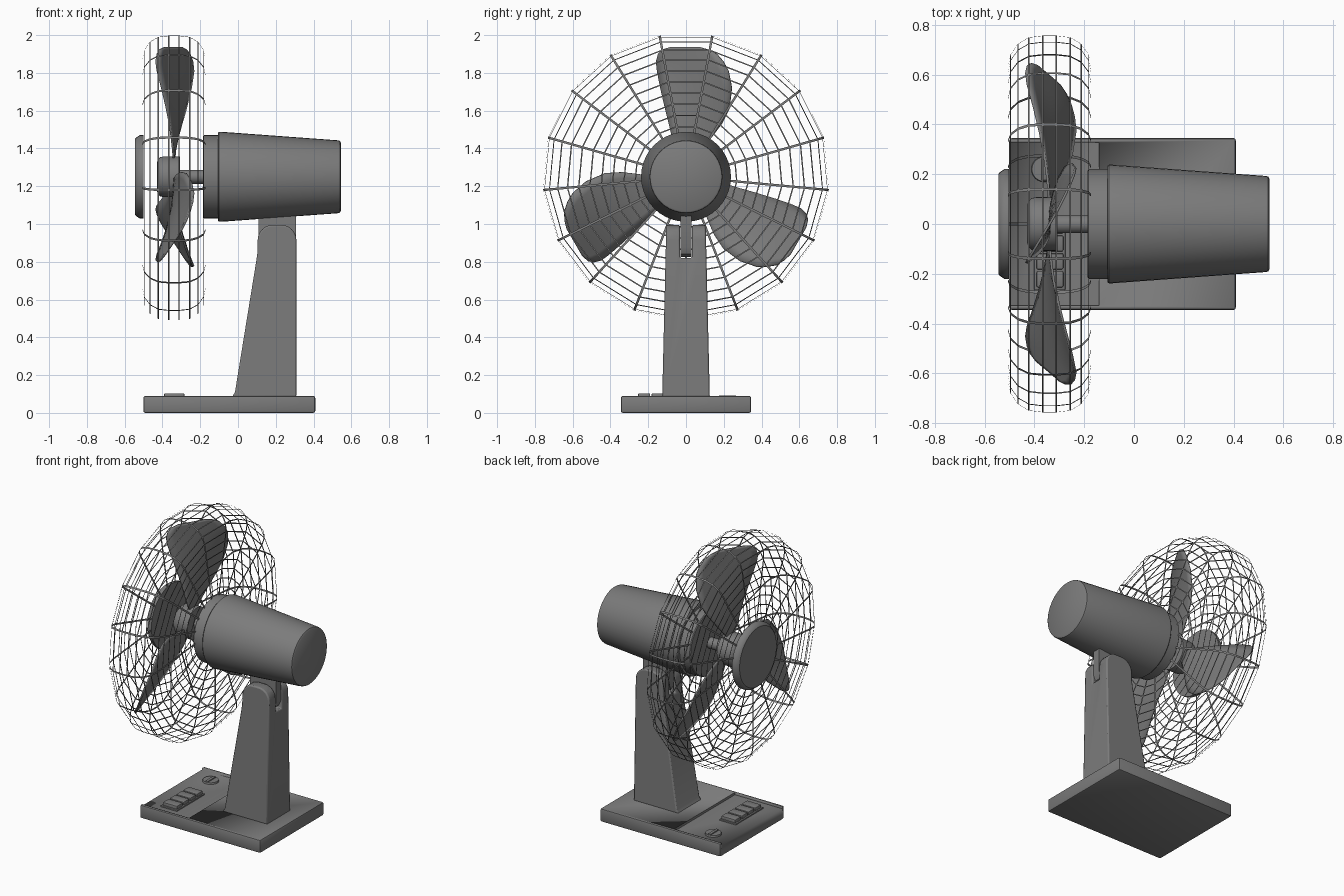
import bpy, bmesh
from math import sin, cos, pi, hypot
from mathutils import Vector

if "Cube" in bpy.data.objects:
    bpy.data.objects.remove(bpy.data.objects["Cube"])

AXIS_Z = 1.25   # height of the rotor axis, which runs along x
SHIFT_X = 0.004  # centres the whole model on x = 0

dark = bpy.data.materials.new("dark_grey")
dark.diffuse_color = (0.2, 0.2, 0.2, 1)
dark.use_nodes = True
dark.node_tree.nodes["Principled BSDF"].inputs["Base Color"].default_value = dark.diffuse_color


def make(name, bm, smooth=True):
    bmesh.ops.recalc_face_normals(bm, faces=bm.faces)
    bmesh.ops.translate(bm, verts=bm.verts, vec=(SHIFT_X, 0, 0))
    me = bpy.data.meshes.new(name)
    bm.to_mesh(me)
    bm.free()
    me.materials.append(dark)
    ob = bpy.data.objects.new(name, me)
    bpy.context.collection.objects.link(ob)
    if smooth:
        bpy.ops.object.select_all(action='DESELECT')
        ob.select_set(True)
        bpy.context.view_layer.objects.active = ob
        bpy.ops.object.shade_smooth_by_angle(angle=0.6)
    return ob


def polar(x, r, a, t=0.0):
    """Point at radius r and angle a (from up, towards +y), shifted t sideways."""
    return Vector((x, r * sin(a) + t * cos(a), AXIS_Z + r * cos(a) - t * sin(a)))


def lathe(name, profile, seg=40):
    bm = bmesh.new()
    rings = [[bm.verts.new(polar(x, r, 2 * pi * k / seg)) for k in range(seg)] for x, r in profile]
    for p, q in zip(rings, rings[1:]):
        for k in range(seg):
            n = (k + 1) % seg
            bm.faces.new((p[k], p[n], q[n], q[k]))
    bm.faces.new(rings[0])
    bm.faces.new(rings[-1])
    return make(name, bm)


def box(name, x, y, z, bevel=0.0):
    bm = bmesh.new()
    bmesh.ops.create_cube(bm, size=1)
    for v in bm.verts:
        v.co = [lo + (c + 0.5) * (hi - lo) for c, (lo, hi) in zip(v.co, (x, y, z))]
    if bevel:
        bmesh.ops.bevel(bm, geom=bm.edges[:], offset=bevel, segments=2, profile=0.5, affect='EDGES')
    return make(name, bm)


def slab(name, outline, half):
    """Extrude an xz outline across y; half(z) gives the half width."""
    bm = bmesh.new()
    sides = [[bm.verts.new((x, s * half(z), z)) for x, z in outline] for s in (-1, 1)]
    n = len(outline)
    for k in range(n):
        m = (k + 1) % n
        bm.faces.new((sides[0][k], sides[0][m], sides[1][m], sides[1][k]))
    bm.faces.new(sides[0])
    bm.faces.new(sides[1])
    return make(name, bm)


def cut(ob, cutter):
    mod = ob.modifiers.new("cut", 'BOOLEAN')
    mod.operation, mod.solver, mod.object = 'DIFFERENCE', 'EXACT', cutter
    bpy.ops.object.select_all(action='DESELECT')
    bpy.context.view_layer.objects.active = ob
    ob.select_set(True)
    bpy.ops.object.modifier_apply(modifier=mod.name)
    bpy.data.objects.remove(cutter)


# Base with a recessed control panel at the front
base = box("base", (-0.505, 0.405), (-0.345, 0.345), (0, 0.09), 0.01)
cut(base, box("recess_cutter", (-0.6, -0.145), (-0.327, 0.327), (0.074, 0.2)))

# Push buttons in a tray, and a flat knob with a grip bar
box("button_tray", (-0.405, -0.28), (-0.265, 0.035), (0.07, 0.082), 0.003)
for i in range(4):
    y = -0.222 + i * 0.072
    box(f"button_{i + 1}", (-0.395, -0.288), (y - 0.032, y + 0.032), (0.075, 0.103), 0.005)
bm = bmesh.new()
bmesh.ops.create_cone(bm, cap_ends=True, segments=24, radius1=0.052, radius2=0.049, depth=0.014)
bmesh.ops.translate(bm, verts=bm.verts, vec=(-0.365, 0.22, 0.078))
make("knob", bm)
box("knob_grip", (-0.375, -0.355), (0.175, 0.265), (0.08, 0.092), 0.003)

# Tapered column with a forked, rounded top
R = 0.08
arc = [k * pi / 12 for k in range(7)]
top = [(0.1 + R - R * cos(a), 0.995 - R + R * sin(a)) for a in arc]
top += [(0.305 - R + R * sin(a), 0.995 - R + R * cos(a)) for a in arc]
column = slab("column", [(0.305, 0.085), (-0.035, 0.085), (-0.02, 0.11), (0.092, 0.8), (0.099, 0.85)] + top,
              lambda z: 0.128 - 0.024 * z)
cut(column, box("slot_cutter", (-0.2, 0.5), (-0.032, 0.032), (0.82, 1.2)))
soft = column.modifiers.new("soft_edges", 'BEVEL')
soft.width, soft.segments, soft.limit_method, soft.angle_limit = 0.008, 2, 'ANGLE', 0.7

# Tongue hanging from the motor into the fork
slab("tilt_tongue", [(0.105, 1.1), (0.105, 0.88), (0.125, 0.84), (0.16, 0.825), (0.25, 0.825),
                     (0.285, 0.84), (0.302, 0.88), (0.302, 1.1)], lambda z: 0.028)

# Motor housing, collar, shaft, hub and guard centre cap
lathe("motor_housing", [(-0.11, 0.215), (-0.11, 0.234), (-0.105, 0.238), (-0.09, 0.238),
                        (0.525, 0.193), (0.535, 0.19), (0.541, 0.18)])
lathe("motor_collar", [(-0.19, 0.215), (-0.185, 0.22), (-0.1, 0.22)])
lathe("shaft", [(-0.33, 0.037), (-0.18, 0.037)], 20)
lathe("hub", [(-0.433, 0.075), (-0.428, 0.092), (-0.415, 0.104), (-0.395, 0.108), (-0.312, 0.108)])
lathe("guard_cap", [(-0.549, 0.19), (-0.549, 0.2), (-0.543, 0.208), (-0.525, 0.22), (-0.505, 0.22)])

# Three twisted blades: radius, trailing side, leading side
OUTLINE = [(0.08, -0.03, 0.03), (0.14, -0.055, 0.08), (0.2, -0.072, 0.13), (0.28, -0.09, 0.19),
           (0.36, -0.11, 0.23), (0.47, -0.135, 0.243), (0.56, -0.152, 0.225), (0.61, -0.157, 0.198),
           (0.65, -0.146, 0.163), (0.673, -0.125, 0.12), (0.686, -0.085, 0.075)]
COLS = 8
for i in range(3):
    bm = bmesh.new()
    rows = []
    for r, lo, hi in OUTLINE:
        ts = [lo + (hi - lo) * c / COLS for c in range(COLS + 1)]
        pitch = 0.6 * min(1, (r - 0.06) / 0.52)
        rows.append([bm.verts.new(polar(-0.343 + pitch * t * (1 - 0.9 * max(t, 0)), r, i * 2 * pi / 3, t))
                     for t in ts])
    for p, q in zip(rows, rows[1:]):
        for c in range(COLS):
            bm.faces.new((p[c], p[c + 1], q[c + 1], q[c]))
    blade = make(f"blade_{i + 1}", bm)
    mod = blade.modifiers.new("thickness", 'SOLIDIFY')
    mod.thickness, mod.offset = 0.01, 0

# Guard: flat ribbons along a rounded profile, 17 spokes crossed by 17-sided rings
N = 17
XC = -0.343
half = [(0.167, 0.21 + 0.06 * k) for k in range(8)] + [(0.157, 0.682), (0.127, 0.726), (0.083, 0.752), (0.027, 0.759)]
PROFILE = [(XC - d, r) for d, r in half] + [(XC + d, r) for d, r in reversed(half)]
angles = [pi + 2 * pi * k / N for k in range(N)]

bm = bmesh.new()
for a in angles:
    pairs = [[bm.verts.new(polar(x, r, a, s * 0.006)) for s in (-1, 1)] for x, r in PROFILE]
    for p, q in zip(pairs, pairs[1:]):
        bm.faces.new((p[0], p[1], q[1], q[0]))
make("guard_spokes", bm, False)

bm = bmesh.new()
for k in range(1, len(PROFILE) - 1):
    (x0, r0), (x, r), (x1, r1) = PROFILE[k - 1:k + 2]
    size = hypot(x1 - x0, r1 - r0)
    dx, dr = 0.0035 * (x1 - x0) / size, 0.0035 * (r1 - r0) / size
    pairs = [[bm.verts.new(polar(x + s * dx, r + s * dr, a)) for s in (-1, 1)] for a in angles]
    for j in range(N):
        p, q = pairs[j], pairs[(j + 1) % N]
        bm.faces.new((p[0], p[1], q[1], q[0]))
make("guard_rings", bm, False)
